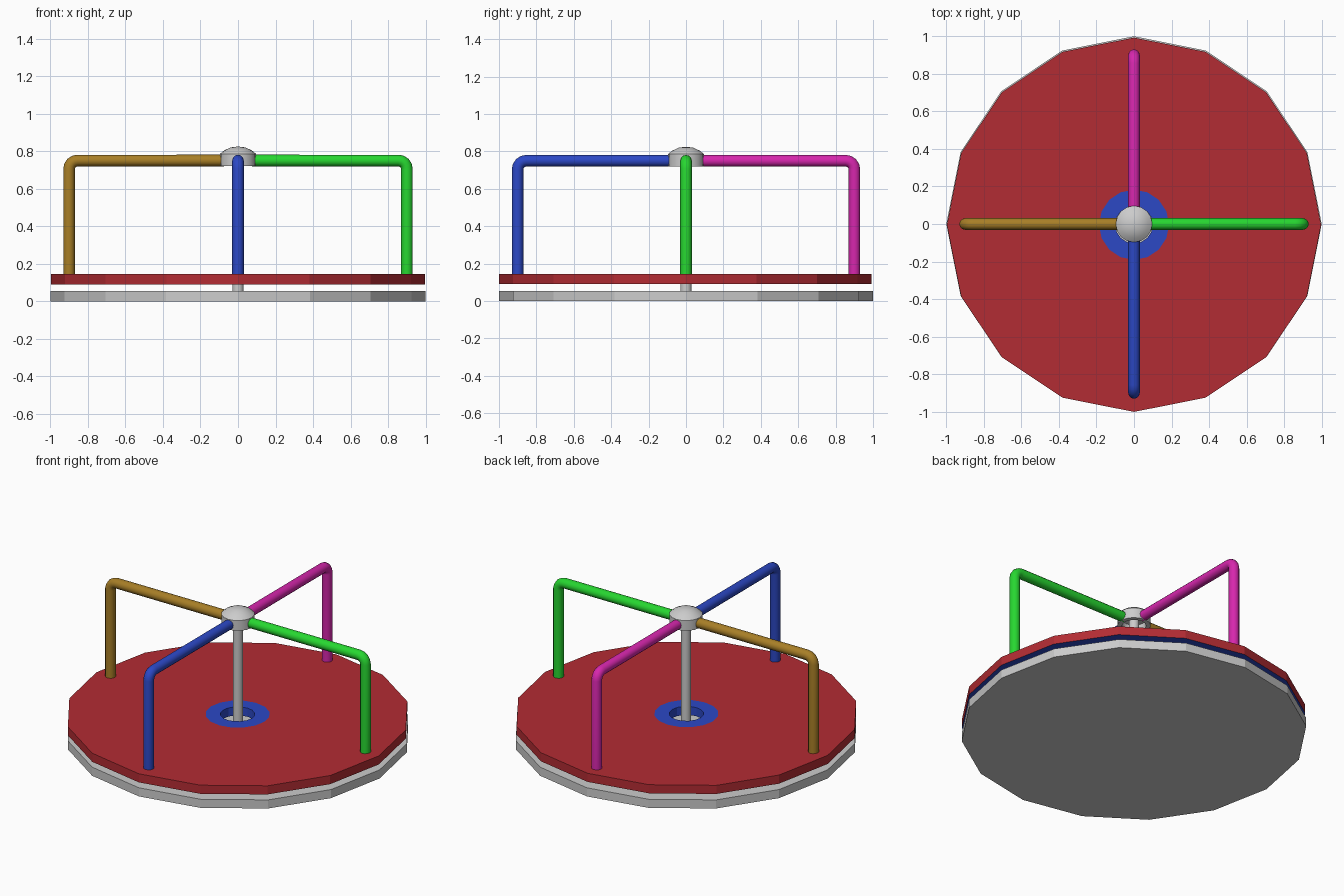
import bpy, bmesh
from math import sin, cos, pi, radians

if "Cube" in bpy.data.objects:
    bpy.data.objects.remove(bpy.data.objects["Cube"])


def material(name, rgb):
    m = bpy.data.materials.new(name)
    m.diffuse_color = (*rgb, 1)
    m.use_nodes = True
    m.node_tree.nodes["Principled BSDF"].inputs["Base Color"].default_value = m.diffuse_color
    return m


red = material("red", (0.45, 0.025, 0.033))
blue = material("blue", (0.025, 0.065, 0.56))
green = material("green", (0.02, 0.68, 0.03))
magenta = material("magenta", (0.68, 0.02, 0.42))
ochre = material("ochre", (0.39, 0.21, 0.02))


def lathe(name, profile, sides=16, closed=False, mats=(), slots=None, smooth=False):
    """Revolve (radius, z) points about z; slots gives a material per profile edge."""
    bm = bmesh.new()
    rings = []
    for r, z in profile:
        if r == 0:
            rings.append([bm.verts.new((0, 0, z))] * sides)
        else:
            rings.append([bm.verts.new((r * cos(2 * pi * i / sides), r * sin(2 * pi * i / sides), z))
                          for i in range(sides)])
    n = len(profile)
    for k in range(n if closed else n - 1):
        a, b = rings[k], rings[(k + 1) % n]
        for i in range(sides):
            j = (i + 1) % sides
            quad = list(dict.fromkeys((a[i], a[j], b[j], b[i])))
            f = bm.faces.new(quad)
            f.smooth = smooth
            f.material_index = slots[k] if slots else 0
    bmesh.ops.recalc_face_normals(bm, faces=bm.faces)
    me = bpy.data.meshes.new(name)
    bm.to_mesh(me)
    bm.free()
    for m in mats:
        me.materials.append(m)
    ob = bpy.data.objects.new(name, me)
    bpy.context.collection.objects.link(ob)
    if smooth:
        shade(ob)
    return ob


def shade(ob):
    bpy.ops.object.select_all(action='DESELECT')
    ob.select_set(True)
    bpy.context.view_layer.objects.active = ob
    bpy.ops.object.shade_smooth_by_angle(angle=radians(35))


def handrail(name, angle, mat):
    """Bent tube from the hub out and down to the platform."""
    R, top, bend = 0.9, 0.75, 0.045
    pts = [(0.075, top)]
    pts += [(R - bend + bend * sin(t * pi / 8), top - bend + bend * cos(t * pi / 8)) for t in range(5)]
    pts.append((R, 0.14))
    cu = bpy.data.curves.new(name + "_path", 'CURVE')
    cu.dimensions = '3D'
    cu.bevel_depth = 0.031
    cu.bevel_resolution = 4
    cu.use_fill_caps = True
    sp = cu.splines.new('POLY')
    sp.points.add(len(pts) - 1)
    for p, (r, z) in zip(sp.points, pts):
        p.co = (r * cos(angle), r * sin(angle), z, 1)
    tmp = bpy.data.objects.new(name + "_path", cu)
    bpy.context.collection.objects.link(tmp)
    deps = bpy.context.evaluated_depsgraph_get()
    me = bpy.data.meshes.new_from_object(tmp.evaluated_get(deps))
    bpy.data.objects.remove(tmp)
    me.materials.clear()
    me.materials.append(mat)
    ob = bpy.data.objects.new(name, me)
    bpy.context.collection.objects.link(ob)
    shade(ob)


# Fixed ground base
lathe("base", [(0, 0), (1, 0), (1, 0.055), (0, 0.055)])

# Spinning platform: red top and rim, blue underside, centre ring and bore
platform = lathe("platform",
                 [(0.1, 0.09), (0.997, 0.09), (0.997, 0.145), (0.187, 0.145), (0.1, 0.145)],
                 closed=True, mats=(red, blue), slots=[1, 0, 0, 1, 1])
platform.location.y = -0.004

# Centre pole
lathe("pole", [(0, 0.05), (0.03, 0.05), (0.03, 0.79), (0, 0.79)], smooth=True)

# Domed hub, hollow underneath
lathe("hub", [(0, 0.775), (0.07, 0.765), (0.07, 0.72), (0.097, 0.72), (0.097, 0.785),
              (0.075, 0.803), (0.04, 0.82), (0, 0.825)], smooth=True)

# Four handrails
for k, (side, mat) in enumerate((("right", green), ("back", magenta), ("left", ochre), ("front", blue))):
    handrail(side + "_handrail", k * pi / 2, mat)
